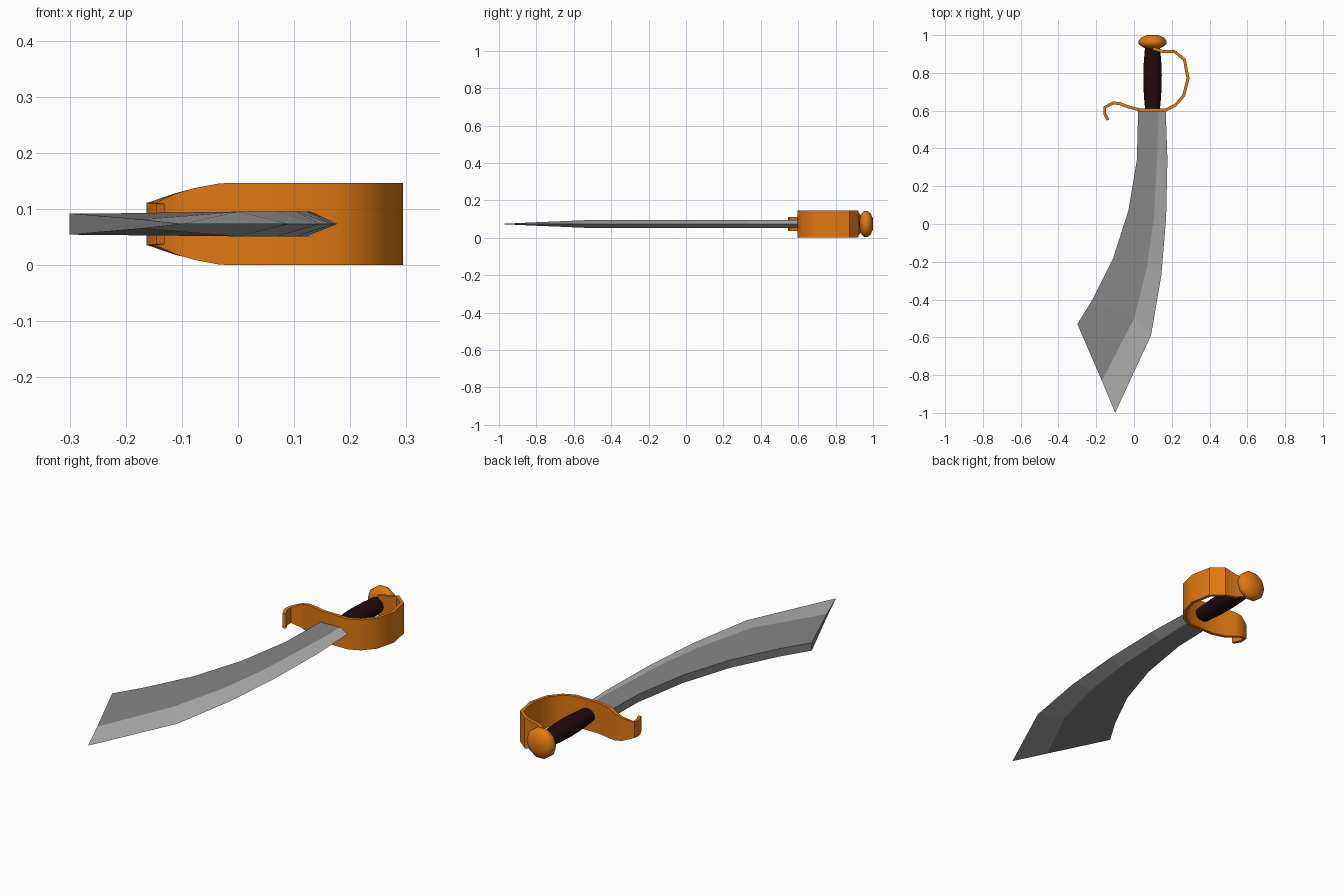
import bpy, bmesh, math
from mathutils import Vector

if "Cube" in bpy.data.objects:
    bpy.data.objects.remove(bpy.data.objects["Cube"], do_unlink=True)

MID = 0.0735   # height of the symmetry plane
AXIS = 0.098   # x of the grip axis


def material(name, color):
    m = bpy.data.materials.new(name)
    m.use_nodes = True
    m.diffuse_color = (*color, 1)
    m.node_tree.nodes["Principled BSDF"].inputs["Base Color"].default_value = (*color, 1)
    return m


steel = material("steel grey", (0.24, 0.24, 0.24))
bright = material("bright edge", (0.45, 0.45, 0.45))
brass = material("orange brass", (0.74, 0.19, 0.006))
leather = material("dark leather", (0.016, 0.003, 0.004))


def finish(bm, name, mats, smooth=None):
    bmesh.ops.recalc_face_normals(bm, faces=bm.faces)
    mesh = bpy.data.meshes.new(name)
    bm.to_mesh(mesh)
    bm.free()
    ob = bpy.data.objects.new(name, mesh)
    bpy.context.collection.objects.link(ob)
    for m in mats:
        mesh.materials.append(m)
    if smooth:
        bpy.ops.object.select_all(action="DESELECT")
        ob.select_set(True)
        bpy.context.view_layer.objects.active = ob
        bpy.ops.object.shade_smooth_by_angle(angle=math.radians(smooth))
    return ob


# Blade: five-sided section (flat spine, ridge, sharp edge) lofted along its curve
spine = [(0.022, 0.6), (0.015, 0.34), (-0.03, 0.07), (-0.11, -0.18), (-0.22, -0.4), (-0.3, -0.53)]
ridge = [(0.13, 0.6), (0.122, 0.34), (0.105, 0.03), (0.07, -0.22), (0.0, -0.5), (-0.17, -0.83)]
edge = [(0.168, 0.6), (0.177, 0.34), (0.17, 0.03), (0.145, -0.27), (0.09, -0.59), (-0.1, -1.0)]
bm = bmesh.new()
rings = []
for i, (s, r, e) in enumerate(zip(spine, ridge, edge)):
    h = 0.008 if i == len(spine) - 1 else 0.022
    section = [(s, 0.019), (r, h), (e, 0), (r, -h), (s, -0.019)]
    rings.append([bm.verts.new((p[0], p[1], MID + z)) for p, z in section])
for a, b in zip(rings, rings[1:]):
    for k in range(5):
        n = (k + 1) % 5
        f = bm.faces.new((a[k], a[n], b[n], b[k]))
        f.material_index = 1 if k in (1, 2) else 0
for ring in (rings[0], rings[-1]):
    bm.faces.new((ring[0], ring[1], ring[3], ring[4]))
    bm.faces.new(ring[1:4])
finish(bm, "blade", [steel, bright])

# Guard: upright ribbon following (x, y, half height), from hook to pommel
path = [(-0.138, 0.55, 0.036), (-0.155, 0.585, 0.038), (-0.154, 0.618, 0.038),
        (-0.11, 0.641, 0.055), (-0.075, 0.637, 0.064), (-0.03, 0.62, 0.0725),
        (0.03, 0.604, 0.0735), (0.168, 0.604, 0.0735), (0.218, 0.628, 0.0735),
        (0.263, 0.68, 0.0735), (0.286, 0.77, 0.0735), (0.267, 0.87, 0.0735),
        (0.213, 0.914, 0.0735), (0.15, 0.914, 0.06), (0.1, 0.93, 0.045)]
pts = [Vector(p[:2]) for p in path]
bm = bmesh.new()
rings = []
for i, p in enumerate(pts):
    d1 = (p - pts[i - 1]).normalized() if i else Vector((0, 0))
    d2 = (pts[i + 1] - p).normalized() if i < len(pts) - 1 else Vector((0, 0))
    t = (d1 + d2).normalized()
    side = Vector((-t.y, t.x)) * 0.008
    h = path[i][2]
    rings.append([bm.verts.new((*(p + side * s), MID + z))
                  for s, z in ((1, h), (-1, h), (-1, -h), (1, -h))])
for a, b in zip(rings, rings[1:]):
    for k in range(4):
        n = (k + 1) % 4
        bm.faces.new((a[k], a[n], b[n], b[k]))
bm.faces.new(rings[0])
bm.faces.new(rings[-1])
finish(bm, "guard", [brass], 35)


def turned(name, profile, sides, rx, rz, mat):
    """Round part along y from (y, radius) pairs, with elliptical section."""
    bm = bmesh.new()
    rings = []
    for y, r in profile:
        rings.append([bm.verts.new((AXIS + rx * r * math.cos(a), y, MID + rz * r * math.sin(a)))
                      for a in (2 * math.pi * k / sides for k in range(sides))])
    for a, b in zip(rings, rings[1:]):
        for k in range(sides):
            n = (k + 1) % sides
            bm.faces.new((a[k], a[n], b[n], b[k]))
    bm.faces.new(rings[0])
    bm.faces.new(rings[-1])
    return finish(bm, name, [mat], 50)


# Grip: gently swelling handle
turned("grip", [(0.605, 0.8), (0.66, 0.9), (0.72, 0.98), (0.79, 1), (0.86, 0.94), (0.93, 0.82)],
       16, 0.049, 0.04, leather)

# Pommel: flattened ball
turned("pommel", [(0.925, 0.4), (0.94, 0.8), (0.953, 1), (0.972, 1), (0.988, 0.8), (1.0, 0.4)],
       10, 0.073, 0.073, brass)
